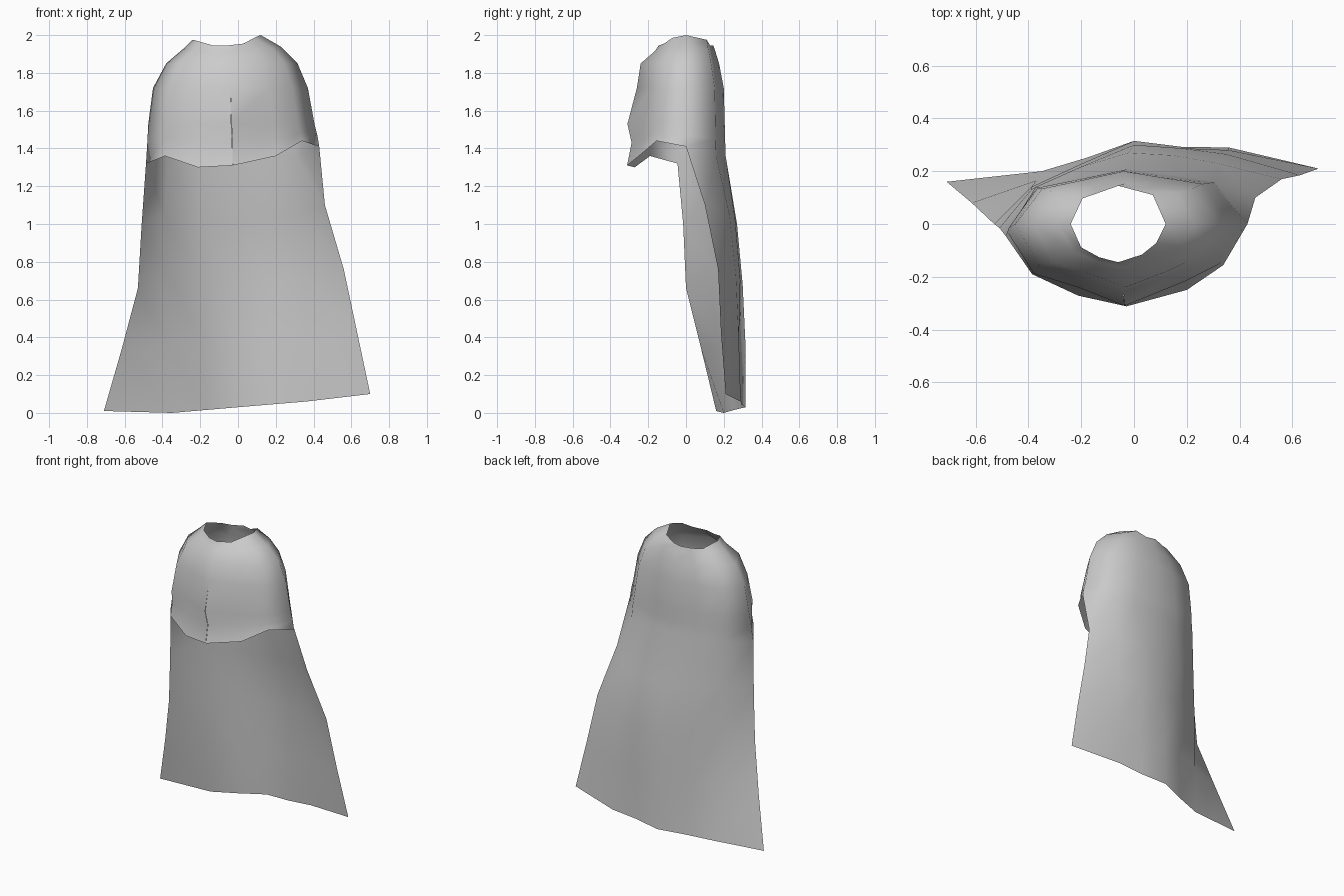
import bpy, bmesh

if "Cube" in bpy.data.objects:
    bpy.data.objects.remove(bpy.data.objects["Cube"])

# Outline of the cloak seen from above, as fractions of width and depth.
# Starts and ends at the front opening; entries 3..9 run round the back.
OUTLINE = [(0, -1), (-.4, -.87), (-.78, -.61), (-1, 0), (-.75, .67), (-.38, .83),
           (0, 1), (.36, .88), (.73, .76), (1, 0), (.8, -.5), (.5, -.8), (0, -1)]

# Mantle rings: z, left x, right x, front y, back y, flattening of the front panels
RINGS = [(1.945, -.24, .12, -.145, .145, 1), (1.915, -.29, .23, -.165, .155, 1),
         (1.85, -.38, .315, -.24, .175, .9), (1.72, -.45, .37, -.26, .20, .9),
         (1.53, -.475, .405, -.31, .205, .89), (1.45, -.48, .42, -.288, .207, .94),
         (1.36, -.487, .43, -.312, .21, 1)]
HEM = [-.05, -.06, 0, -.04, 0, 0, 0, 0, 0, .05, .08, 0, -.05]      # uneven mantle hem
NECK = [0, 0, .02, .03, 0, -.005, 0, 0, .03, .055, .04, .01, 0]    # raised neck sides

# Hanging back panel: paths of the main folds below the mantle
LEFT = [(-.51, -.015, 1.0), (-.53, 0, .66), (-.615, .08, .34), (-.71, .16, .01)]
LEFT_FOLD = [(-.39, .13, 1.05), (-.39, .14, .78), (-.37, .165, .36), (-.35, .20, 0)]
CENTRE = [(-.02, .27, 1.0), (0, .30, .68), (0, .315, .36), (0, .315, .03)]
RIGHT_FOLD = [(.32, .23, 1.05), (.35, .265, .72), (.36, .28, .38), (.36, .29, .06)]
RIGHT = [(.46, .10, 1.1), (.56, .17, .76), (.63, .185, .43), (.70, .21, .10)]


def between(a, b, dips):
    """Path halfway between two folds, pushed forward into a groove."""
    return [((p[0] + q[0]) / 2, (p[1] + q[1]) / 2 - d, (p[2] + q[2]) / 2)
            for p, q, d in zip(a, b, dips)]


def strip(bm, upper, lower):
    for i in range(len(upper) - 1):
        bm.faces.new((upper[i], lower[i], lower[i + 1], upper[i + 1]))


bm = bmesh.new()

# Mantle closed round the neck, with a split seam down the front
rows = []
for r, (z, xl, xr, yf, yb, flat) in enumerate(RINGS):
    mid, half = (xl + xr) / 2, (xr - xl) / 2
    row = []
    for i, (a, b) in enumerate(OUTLINE):
        dz = NECK[i] * {0: 1, 1: .4}.get(r, 0) + HEM[i] * {5: .4, 6: 1}.get(r, 0)
        y = b * yb if b > 0 else -b * yf
        if i in (1, 11):
            y *= flat
        if i == 3:
            y -= max(0, r - 3) * .015          # left side swings forward at the hem
        gap = (i - 6) / 6 * .0008 if i in (0, 12) and r > 3 else 0
        row.append(bm.verts.new((mid + a * half + gap, y, z + dz)))
    rows.append(row)
for upper, lower in zip(rows, rows[1:]):
    strip(bm, upper, lower)

# Back panel flaring to the floor, with a soft groove either side of the centre
paths = [LEFT, LEFT_FOLD, between(LEFT_FOLD, CENTRE, (-.015, -.01, .015, .005)), CENTRE,
         between(CENTRE, RIGHT_FOLD, (-.01, -.005, .02, .01)), RIGHT_FOLD, RIGHT]
upper = rows[-1][3:10]
for level in zip(*paths):
    lower = [bm.verts.new(p) for p in level]
    strip(bm, upper, lower)
    upper = lower

bmesh.ops.remove_doubles(bm, verts=bm.verts, dist=.001)
bmesh.ops.recalc_face_normals(bm, faces=bm.faces)
mesh = bpy.data.meshes.new("cloak")
bm.to_mesh(mesh)
bm.free()
cloak = bpy.data.objects.new("cloak", mesh)
bpy.context.collection.objects.link(cloak)
for p in mesh.polygons:
    p.use_smooth = True
